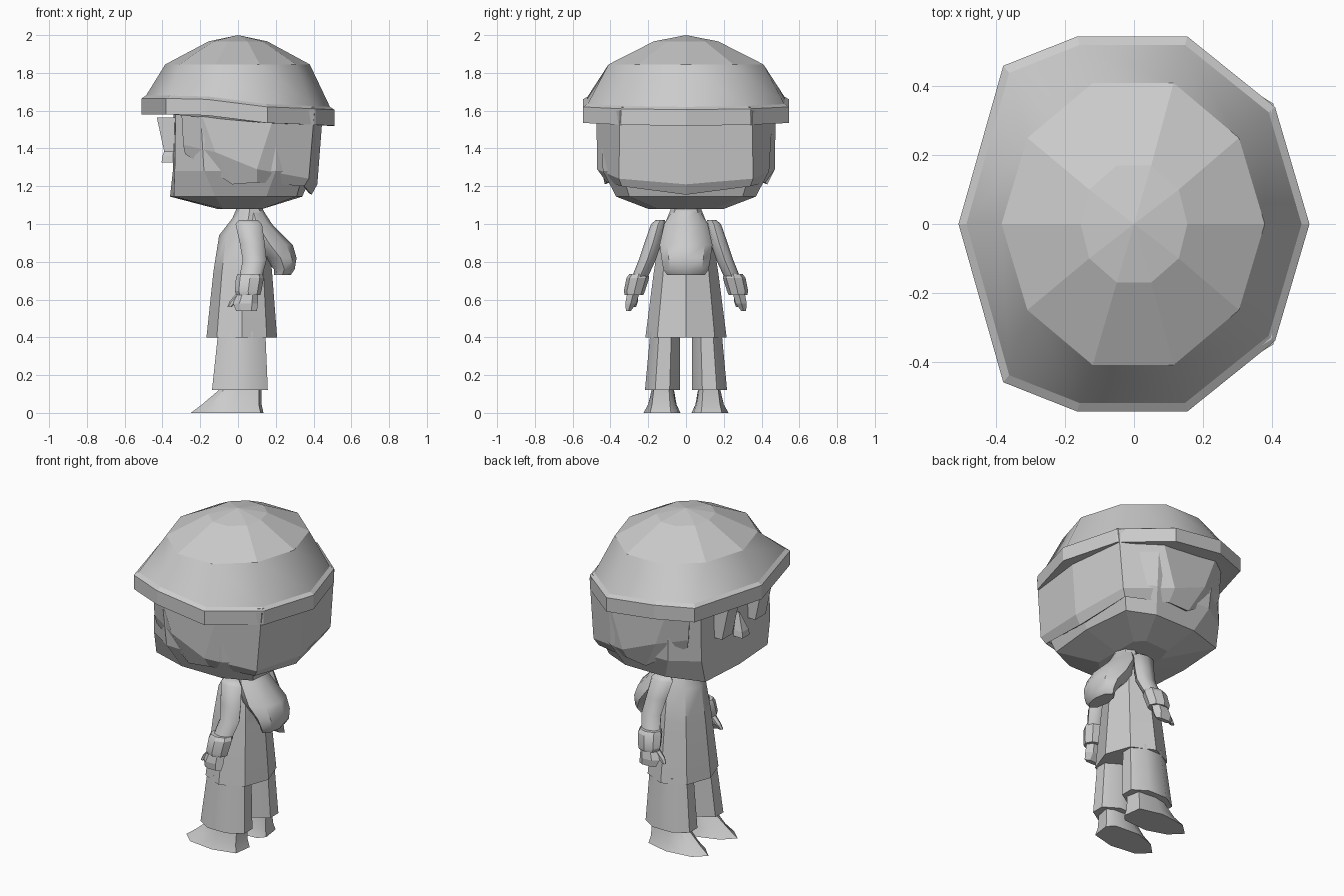
import bpy, bmesh, math

cube = bpy.data.objects.get("Cube")
if cube:
    bpy.data.objects.remove(cube)

grey = bpy.data.materials.new("light grey")
grey.use_nodes = True
grey.diffuse_color = (0.6, 0.6, 0.6, 1)
grey.node_tree.nodes["Principled BSDF"].inputs["Base Color"].default_value = (0.6, 0.6, 0.6, 1)


def loft(name, rings, closed=True, caps=(True, True), smooth=None):
    """Skin a stack of rings that all have the same number of points."""
    bm = bmesh.new()
    rows = [[bm.verts.new(p) for p in ring] for ring in rings]
    n = len(rows[0])
    for a, b in zip(rows, rows[1:]):
        for i in range(n if closed else n - 1):
            j = (i + 1) % n
            bm.faces.new((a[i], a[j], b[j], b[i]))
    if caps[0]:
        bm.faces.new(rows[0])
    if caps[1]:
        bm.faces.new(rows[-1])
    bmesh.ops.remove_doubles(bm, verts=bm.verts, dist=0.0005)
    bmesh.ops.recalc_face_normals(bm, faces=bm.faces)
    mesh = bpy.data.meshes.new(name)
    bm.to_mesh(mesh)
    bm.free()
    mesh.materials.append(grey)
    obj = bpy.data.objects.new(name, mesh)
    bpy.context.collection.objects.link(obj)
    if smooth:
        bpy.ops.object.select_all(action='DESELECT')
        obj.select_set(True)
        bpy.context.view_layer.objects.active = obj
        bpy.ops.object.shade_smooth_by_angle(angle=math.radians(smooth))
    return obj


def sym(half):
    """Close a half outline, front to back, across the y = 0 plane."""
    return half + [(x, -y, z) for x, y, z in reversed(half[1:-1])]


def level(z, half):
    return sym([(x, y, z) for x, y in half])


def oval(cx, cy, z, rx, ry, n=8, turn=0.0):
    steps = [2 * math.pi * (i + turn) / n for i in range(n)]
    return [(cx + rx * math.cos(a), cy + ry * math.sin(a), z) for a in steps]


def scaled(ring, s, dz):
    return [(x * s, y * s, z + dz) for x, y, z in ring]


# Hat: dipping brim, smooth band, faceted top
rim = sym([(-.51, 0, 1.58), (-.38, .46, 1.58), (-.165, .545, 1.575),
           (.155, .545, 1.535), (.41, .34, 1.525), (.51, 0, 1.52)])
crown = level(1.845, [(-.385, 0), (-.31, .25), (-.12, .41), (.115, .41), (.305, .25), (.38, 0)])
cap_ring = level(1.967, [(-.155, 0), (-.13, .1), (-.05, .17), (.05, .17), (.13, .1), (.155, 0)])
loft("hat_brim", [scaled(rim, .93, 0), rim, scaled(rim, 1, .085), scaled(rim, .955, .1)])
loft("hat_band", [scaled(rim, .955, .1), crown], caps=(False, False), smooth=60)
loft("hat_top", [crown, cap_ring, [(0, 0, 2)] * len(crown)], caps=(False, False))

# Head
loft("head", [
    level(1.08, [(-.11, 0), (-.11, .1), (-.08, .19), (.08, .2), (.13, .15), (.13, 0)]),
    level(1.145, [(-.36, 0), (-.34, .3), (-.12, .37), (.15, .37), (.31, .3), (.34, 0)]),
    level(1.28, [(-.345, 0), (-.335, .33), (-.18, .43), (.2, .44), (.35, .34), (.4, 0)]),
    level(1.62, [(-.34, 0), (-.33, .33), (-.2, .455), (.2, .46), (.4, .335), (.43, 0)])])

# Hair shell around the sides and back, with pointed locks
top = [(-.3, .39, 1.6), (-.2, .47, 1.6), (.2, .475, 1.6), (.405, .35, 1.6), (.45, 0, 1.6)]
mid = [(-.29, .39, 1.42), (-.12, .465, 1.38), (.1, .47, 1.29), (.375, .355, 1.24), (.42, 0, 1.21)]
low = [(-.28, .385, 1.37), (-.03, .43, 1.21), (.1, .42, 1.22), (.35, .34, 1.2), (.39, 0, 1.155)]
hair = loft("hair", [half + [(x, -y, z) for x, y, z in reversed(half[:-1])]
                     for half in (low, mid, top)], closed=False, caps=(False, False))
shell = hair.modifiers.new("thickness", 'SOLIDIFY')
shell.thickness = 0.02


# Face: leaning eye plates and a small wedge nose
def box_ring(x0, x1, y0, y1, z):
    return [(x0, y0, z), (x1, y0, z), (x1, y1, z), (x0, y1, z)]


for side, s in (("left", -1), ("right", 1)):
    loft(side + "_eye", [box_ring(-.39, -.34, s * .11, s * .21, 1.38),
                         box_ring(-.43, -.33, s * .11, s * .21, 1.565)])
loft("nose", [box_ring(-.405, -.33, -.035, .035, 1.325),
              box_ring(-.4, -.33, -.03, .03, 1.36),
              box_ring(-.36, -.33, -.004, .004, 1.46)])

# Coat and hood
loft("coat", [oval(.02, 0, .4, .187, .215), oval(.025, 0, .75, .155, .17),
              oval(.03, 0, .94, .13, .14), oval(.055, 0, 1.03, .085, .1),
              oval(.065, 0, 1.1, .065, .072)], smooth=40)
loft("hood", [oval(.235, 0, .73, .045, .1), oval(.245, 0, .76, .055, .12),
              oval(.225, 0, .82, .085, .13), oval(.17, 0, .89, .12, .14),
              oval(.1, 0, 1.0, .08, .115), oval(.08, 0, 1.07, .055, .072)], smooth=40)

# Limbs, one set on each side
for side, s in (("left", -1), ("right", 1)):
    loft(side + "_sleeve", [oval(.055, s * .135, 1.02, .05, .025),
                            oval(.057, s * .147, 1.0, .07, .038),
                            oval(.075, s * .175, .9, .066, .045),
                            oval(.088, s * .205, .81, .063, .045),
                            oval(.065, s * .248, .71, .06, .042)], smooth=50)
    loft(side + "_cuff", [oval(.055, s * .275, .625, .064, .05),
                          oval(.054, s * .273, .645, .07, .056),
                          oval(.063, s * .255, .715, .074, .06),
                          oval(.063, s * .25, .735, .066, .05)], smooth=25)
    loft(side + "_hand", [oval(.045, s * .305, .54, .055, .015, 6),
                          oval(.04, s * .292, .58, .066, .034, 6),
                          oval(.055, s * .275, .65, .052, .038, 6)])
    loft(side + "_thumb", [oval(-.045, s * .275, .56, .012, .012, 6),
                           oval(-.025, s * .27, .59, .02, .018, 6),
                           oval(.02, s * .27, .64, .022, .02, 6)])
    loft(side + "_trouser_leg", [oval(.01, s * .125, .12, .16, .1, 8, .5),
                                 oval(.02, s * .11, .43, .135, .085, 8, .5)], smooth=50)

    # Shoe: pointed sole rising to the ankle
    sole = [(-.25, .14), (-.18, .205), (-.02, .225), (.12, .19),
            (.135, .08), (.1, .04), (-.06, .03), (-.18, .07)]
    instep = [(-.19, .135), (-.14, .18), (-.02, .2), (.11, .18),
              (.125, .085), (.09, .055), (-.06, .05), (-.14, .085)]
    ankle = [(-.09, .125), (-.07, .165), (0, .18), (.11, .17),
             (.125, .09), (.09, .07), (-.02, .065), (-.07, .09)]
    loft(side + "_shoe", [[(x, s * y, z) for x, y in outline] for z, outline in
                          ((0, sole), (.045, instep), (.13, ankle))], smooth=40)
